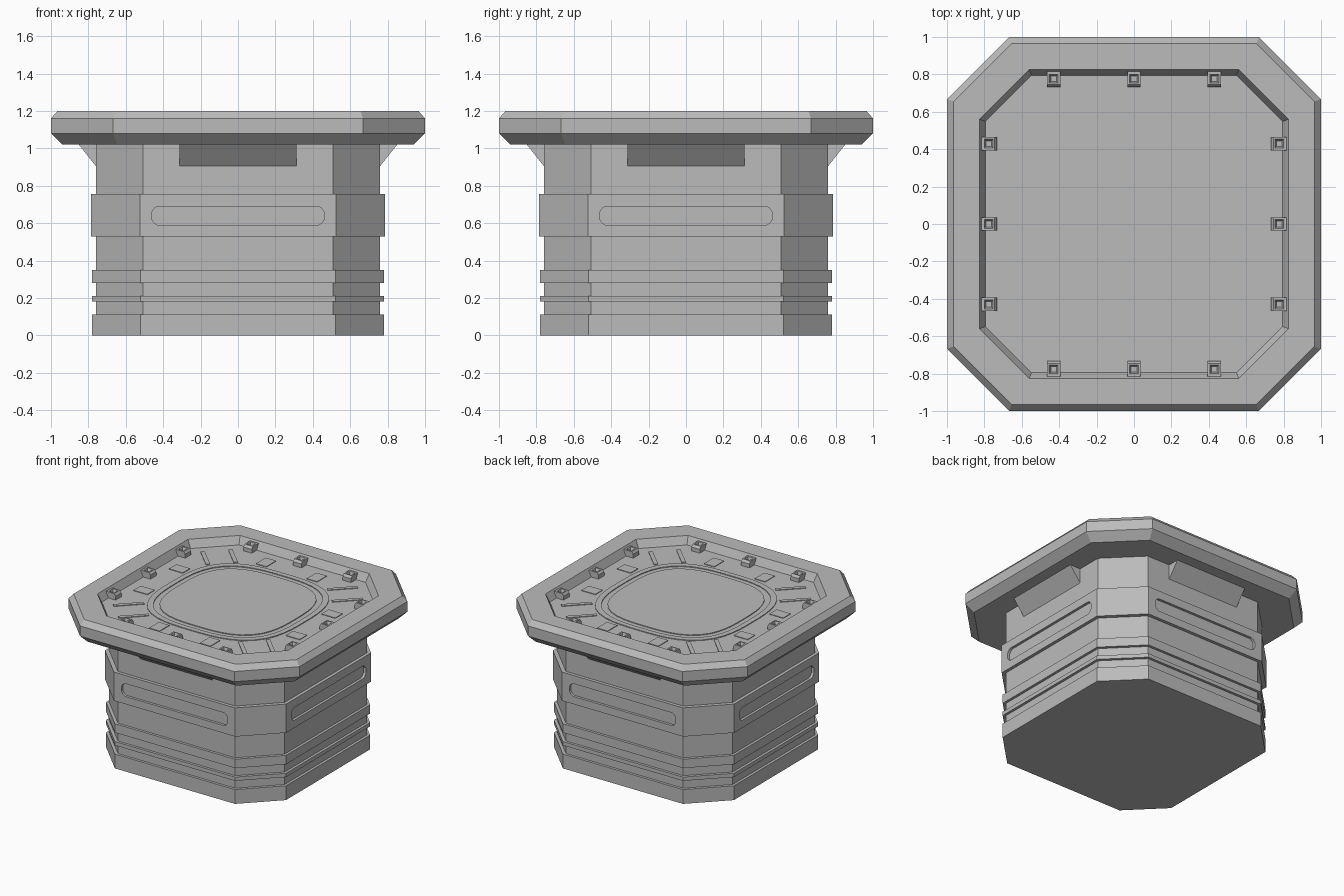
import bpy
import math
from mathutils import Matrix, Vector

cube = bpy.data.objects.get("Cube")
if cube:
    bpy.data.objects.remove(cube, do_unlink=True)

grey = bpy.data.materials.new("plain grey")
grey.use_nodes = True
GREY = (0.5, 0.5, 0.5, 1)
grey.diffuse_color = GREY
grey.node_tree.nodes["Principled BSDF"].inputs["Base Color"].default_value = GREY

FLOOR = 1.14
QUARTERS = [Matrix.Rotation(math.radians(90 * i), 4, "Z") for i in range(4)]
SIDES = ["front", "right", "back", "left"]


def loft(name, loops, matrix=Matrix(), closed=False):
    """Skin equal-length loops of points; cap the ends unless closed into a ring."""
    n = len(loops[0])
    verts = [matrix @ Vector(p) for loop in loops for p in loop]
    pairs = [(k, k + 1) for k in range(len(loops) - 1)]
    if closed:
        pairs.append((len(loops) - 1, 0))
    faces = [(a * n + i, a * n + (i + 1) % n, b * n + (i + 1) % n, b * n + i)
             for a, b in pairs for i in range(n)]
    if not closed:
        faces.append(tuple(reversed(range(n))))
        faces.append(tuple(range(len(verts) - n, len(verts))))
    mesh = bpy.data.meshes.new(name)
    mesh.from_pydata(verts, [], faces)
    mesh.materials.append(grey)
    obj = bpy.data.objects.new(name, mesh)
    bpy.context.collection.objects.link(obj)
    return obj


def octagon(a, b, z):
    return [(b, -a, z), (a, -b, z), (a, b, z), (b, a, z),
            (-b, a, z), (-a, b, z), (-a, -b, z), (-b, -a, z)]


def rect(hx, y0, y1, z):
    return [(-hx, y0, z), (hx, y0, z), (hx, y1, z), (-hx, y1, z)]


def squircle(r, z, n=48):
    pts = []
    for i in range(n):
        c, s = math.cos(math.tau * i / n), math.sin(math.tau * i / n)
        k = r / (abs(c) ** 3 + abs(s) ** 3) ** (1 / 3)
        pts.append((c * k, s * k, z))
    return pts


# Stepped pedestal: bands as (half width, bottom, top)
THIN, WIDE, BELT = (0.76, 0.508), (0.78, 0.52), (0.785, 0.525)
bands = [(WIDE, 0, 0.112), (THIN, 0.112, 0.18), (WIDE, 0.18, 0.21),
         (THIN, 0.21, 0.28), (WIDE, 0.28, 0.35), (THIN, 0.35, 0.53),
         (BELT, 0.53, 0.755), (THIN, 0.755, 1.03)]
pedestal = loft("pedestal", [octagon(*size, z) for size, lo, hi in bands
                             for z in (lo, hi)])

# Long recessed slots cut into the belt on each side
for side, turn in zip(SIDES, QUARTERS):
    def slot(y):
        pts = []
        for sx, sz in ((-1, -1), (1, -1), (1, 1), (-1, 1)):
            corner = [(sx * 0.46, y, 0.64 + sz * 0.02),
                      (sx * 0.448, y, 0.64 + sz * 0.038),
                      (sx * 0.43, y, 0.64 + sz * 0.05)]
            pts += corner if sx * sz > 0 else corner[::-1]
        return pts
    cutter = loft(side + "_slot_cutter", [slot(-0.765), slot(-0.85)], turn)
    cutter.hide_render = True
    cut = pedestal.modifiers.new("slot", "BOOLEAN")
    cut.operation, cut.solver, cut.object = "DIFFERENCE", "EXACT", cutter
    bpy.context.view_layer.objects.active = pedestal
    bpy.ops.object.modifier_apply(modifier=cut.name)
    bpy.data.objects.remove(cutter, do_unlink=True)

# Table top: bevelled rim with a sunken floor
loft("table_top", [octagon(*p) for p in (
    (0.94, 0.645, 1.02), (1, 0.668, 1.08), (1, 0.668, 1.16),
    (0.965, 0.655, 1.2), (0.825, 0.56, 1.2), (0.795, 0.548, FLOOR))])

# Low relief on the floor: centre plate and border ring
loft("centre_plate", [squircle(0.5, FLOOR), squircle(0.5, FLOOR + 0.006)])
loft("border_ring", [squircle(0.58, FLOOR), squircle(0.58, FLOOR + 0.006),
                     squircle(0.54, FLOOR + 0.006), squircle(0.54, FLOOR)],
     closed=True)

for side, turn in zip(SIDES, QUARTERS):
    # Wedge bracket under the rim
    loft(side + "_bracket", [[(x, -0.75, 0.905), (x, -0.76, 0.905),
                              (x, -0.855, 1.025), (x, -0.75, 1.025)]
                             for x in (0.312, -0.312)], turn)

    # Floor ribs: short spokes and a pair toward each cut corner
    for i, x in enumerate((-0.22, 0.22)):
        loft(f"{side}_spoke_{i + 1}", [rect(0.045, -0.72, -0.6, z)
             for z in (FLOOR, FLOOR + 0.005)],
             turn @ Matrix.Translation((x, 0, 0)))
    diagonal = turn @ Matrix.Rotation(math.radians(45), 4, "Z")
    for i, x in enumerate((-0.1, 0.1)):
        loft(f"{side}_corner_rib_{i + 1}", [rect(0.015, -0.88, -0.66, z)
             for z in (FLOOR, FLOOR + 0.005)],
             diagonal @ Matrix.Translation((x, 0, 0)))

    # Three clips with square sockets along the inside of the rim
    for i, x in enumerate((-0.43, 0, 0.43)):
        loft(f"{side}_clip_{i + 1}", [
            rect(0.036, -0.815, -0.733, FLOOR - 0.005),
            rect(0.036, -0.815, -0.733, 1.17),
            rect(0.036, -0.815, -0.746, 1.188),
            rect(0.024, -0.8, -0.754, 1.188),
            rect(0.015, -0.792, -0.762, 1.165)],
            turn @ Matrix.Translation((x, 0, 0)))
